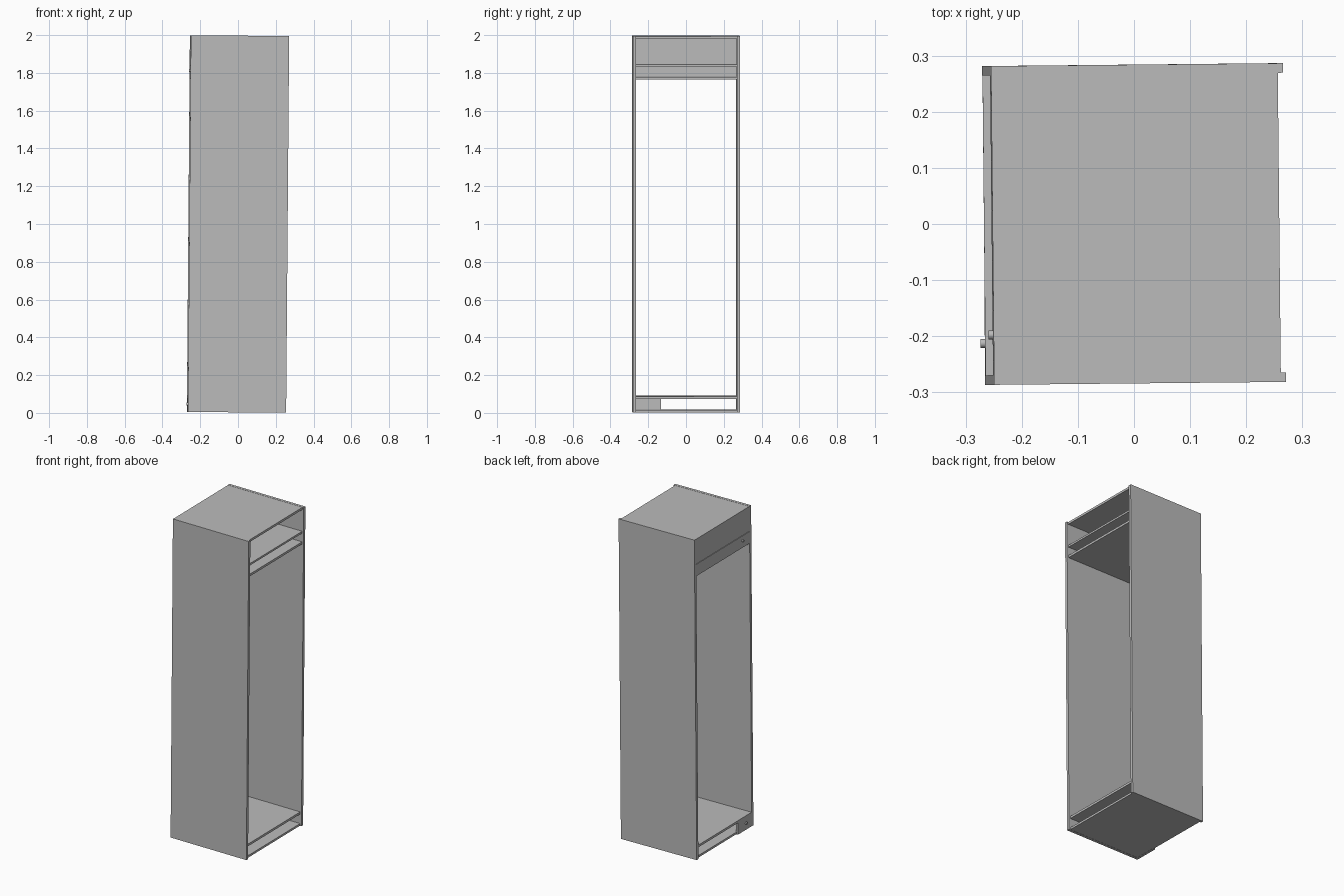
import bpy
import math
from mathutils import Matrix, Vector

cube = bpy.data.objects.get("Cube")
if cube:
    bpy.data.objects.remove(cube, do_unlink=True)

GREY = (0.5, 0.5, 0.5, 1)
grey = bpy.data.materials.new("plain grey")
grey.use_nodes = True
grey.diffuse_color = GREY
grey.node_tree.nodes["Principled BSDF"].inputs["Base Color"].default_value = GREY

# The whole cabinet stands very slightly turned and leaning
PIVOT = Vector((0, 0, 1))
LEAN = (Matrix.Translation(PIVOT) @ Matrix.Rotation(0.008, 4, 'Y')
        @ Matrix.Rotation(0.01, 4, 'Z') @ Matrix.Translation(-PIVOT))


def finish(name, local):
    ob = bpy.context.object
    ob.name = name
    ob.data.name = name
    ob.data.transform(LEAN @ local)
    ob.data.materials.append(grey)
    return ob


def board(name, x, y, z):
    """Box given by its (low, high) limits on each axis."""
    bpy.ops.mesh.primitive_cube_add(size=1)
    mid = Vector([(a + b) / 2 for a, b in (x, y, z)])
    size = [b - a for a, b in (x, y, z)]
    return finish(name, Matrix.Translation(mid) @ Matrix.Diagonal((*size, 1)))


def knob(name, y, z):
    bpy.ops.mesh.primitive_cylinder_add(vertices=16, radius=0.008, depth=0.008)
    finish(name, Matrix.Translation((BACK - 0.004, y, z))
           @ Matrix.Rotation(math.pi / 2, 4, 'Y'))
    bpy.ops.object.shade_smooth_by_angle()


BACK, OPEN = -0.26, 0.26        # the two open ends along x
OUT, IN = 0.284, 0.267          # side panel faces along y
LOW, HIGH = 0.003, 1.997
PLATE = (BACK, BACK + 0.015)
SPAN = (-IN, IN)

# Tall side panels
for side, name in ((-1, "front_side_panel"), (1, "back_side_panel")):
    board(name, (BACK, OPEN), sorted((side * IN, side * OUT)), (LOW, HIGH))

# Horizontal boards
inner = OPEN - 0.009
board("top_board", (BACK, inner), SPAN, (HIGH - 0.015, HIGH - 0.001))
board("upper_shelf", (PLATE[1], inner), SPAN, (1.834, 1.846))
board("lower_shelf", (BACK, inner), SPAN, (1.766, 1.78))
board("floor_shelf", (BACK, inner), SPAN, (0.076, 0.09))
board("base_board", (BACK + 0.01, inner), SPAN, (LOW + 0.001, 0.017))

# Closing panels on the far end
board("upper_front", PLATE, SPAN, (1.842, HIGH - 0.015))
board("drawer_front", PLATE, SPAN, (1.78, 1.839))
board("plinth_front", PLATE, (-IN, -0.13), (LOW, 0.076))

# Small knobs
knob("drawer_knob", -0.195, 1.81)
knob("plinth_knob", -0.21, 0.045)
